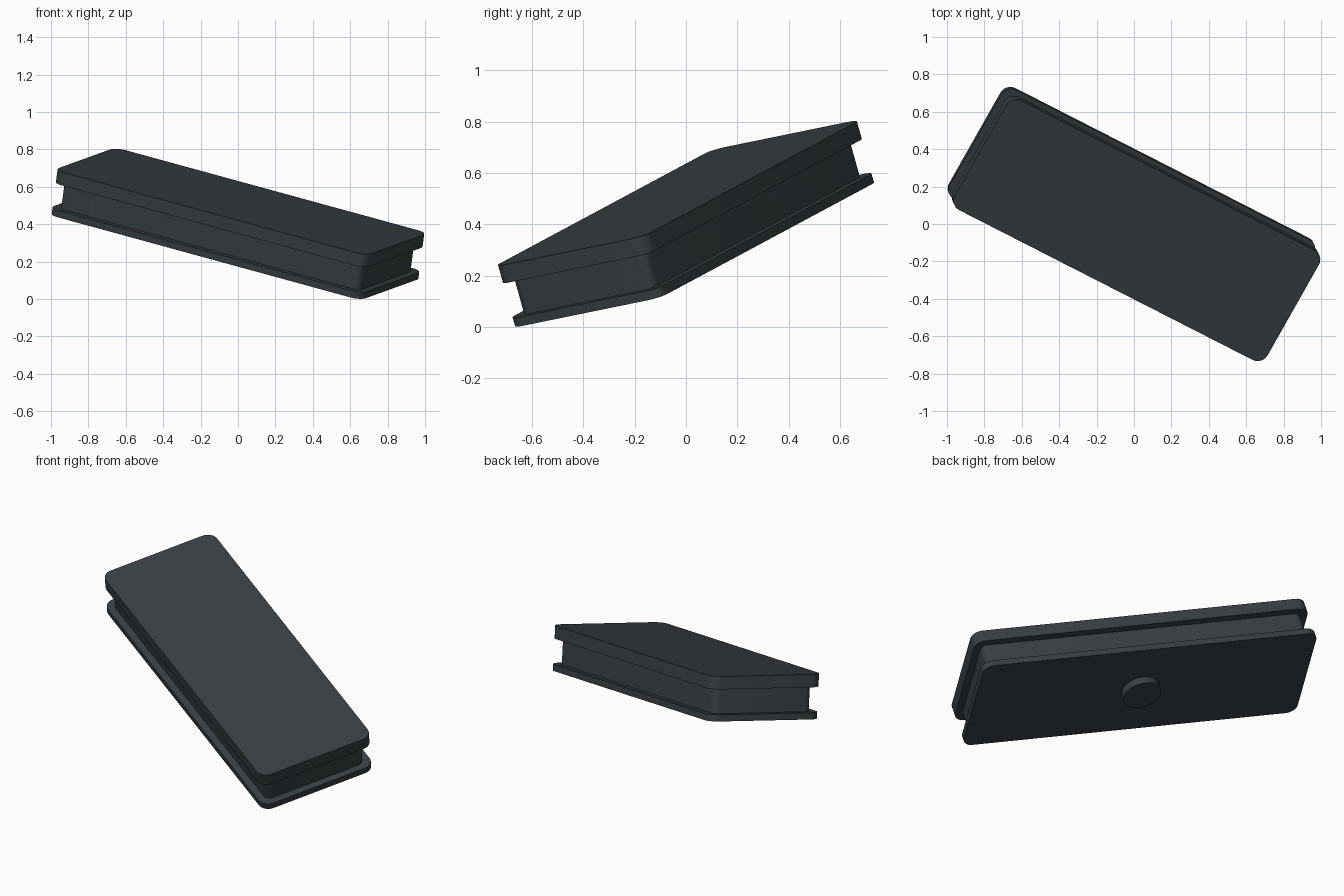
import bpy, bmesh
from math import cos, sin, pi
from mathutils import Vector, Matrix

if "Cube" in bpy.data.objects:
    bpy.data.objects.remove(bpy.data.objects["Cube"])

# tilted local frame: u along the length, v across the width, n out of the top
u = Vector((0.866, -0.442, -0.237)).normalized()
v = Vector((0.4975, 0.851, 0.172))
v = (v - u * v.dot(u)).normalized()
n = u.cross(v)
frame = Matrix((u, v, n)).transposed().to_4x4()
frame.translation = (0, 0, 0.402)

dark = bpy.data.materials.new("dark_grey")
dark.diffuse_color = (0.04, 0.05, 0.055, 1)
dark.use_nodes = True
dark.node_tree.nodes["Principled BSDF"].inputs["Base Color"].default_value = dark.diffuse_color


def rounded_rect(a, b, r, seg=8):
    """Outline of a rounded rectangle with half sizes a and b."""
    pts = []
    for i, (sx, sy) in enumerate(((1, 1), (-1, 1), (-1, -1), (1, -1))):
        for k in range(seg + 1):
            t = (i + k / seg) * pi / 2
            pts.append((sx * (a - r) + r * cos(t), sy * (b - r) + r * sin(t)))
    return pts


def slab(name, outline, z0, z1):
    """Extrude an outline between two heights in the tilted frame."""
    bm = bmesh.new()
    face = bm.faces.new([bm.verts.new((x, y, z0)) for x, y in outline])
    ext = bmesh.ops.extrude_face_region(bm, geom=[face], use_keep_orig=True)
    top = [g for g in ext["geom"] if isinstance(g, bmesh.types.BMVert)]
    bmesh.ops.translate(bm, verts=top, vec=(0, 0, z1 - z0))
    bmesh.ops.recalc_face_normals(bm, faces=bm.faces[:])
    bm.transform(frame)
    me = bpy.data.meshes.new(name)
    bm.to_mesh(me)
    bm.free()
    me.materials.append(dark)
    ob = bpy.data.objects.new(name, me)
    bpy.context.collection.objects.link(ob)
    bpy.context.view_layer.objects.active = ob
    bpy.ops.object.select_all(action='DESELECT')
    ob.select_set(True)
    bpy.ops.object.shade_smooth_by_angle()
    return ob


# two plates with a narrower body between them
plate = rounded_rect(0.966, 0.342, 0.06)
slab("top_plate", plate, 0.053, 0.125)
slab("inner_body", rounded_rect(0.926, 0.302, 0.04), -0.088, 0.053)
slab("bottom_plate", plate, -0.125, -0.088)

# round boss under the bottom plate
circle = [(0.108 * cos(2 * pi * i / 48), 0.108 * sin(2 * pi * i / 48)) for i in range(48)]
slab("bottom_boss", circle, -0.168, -0.125)
